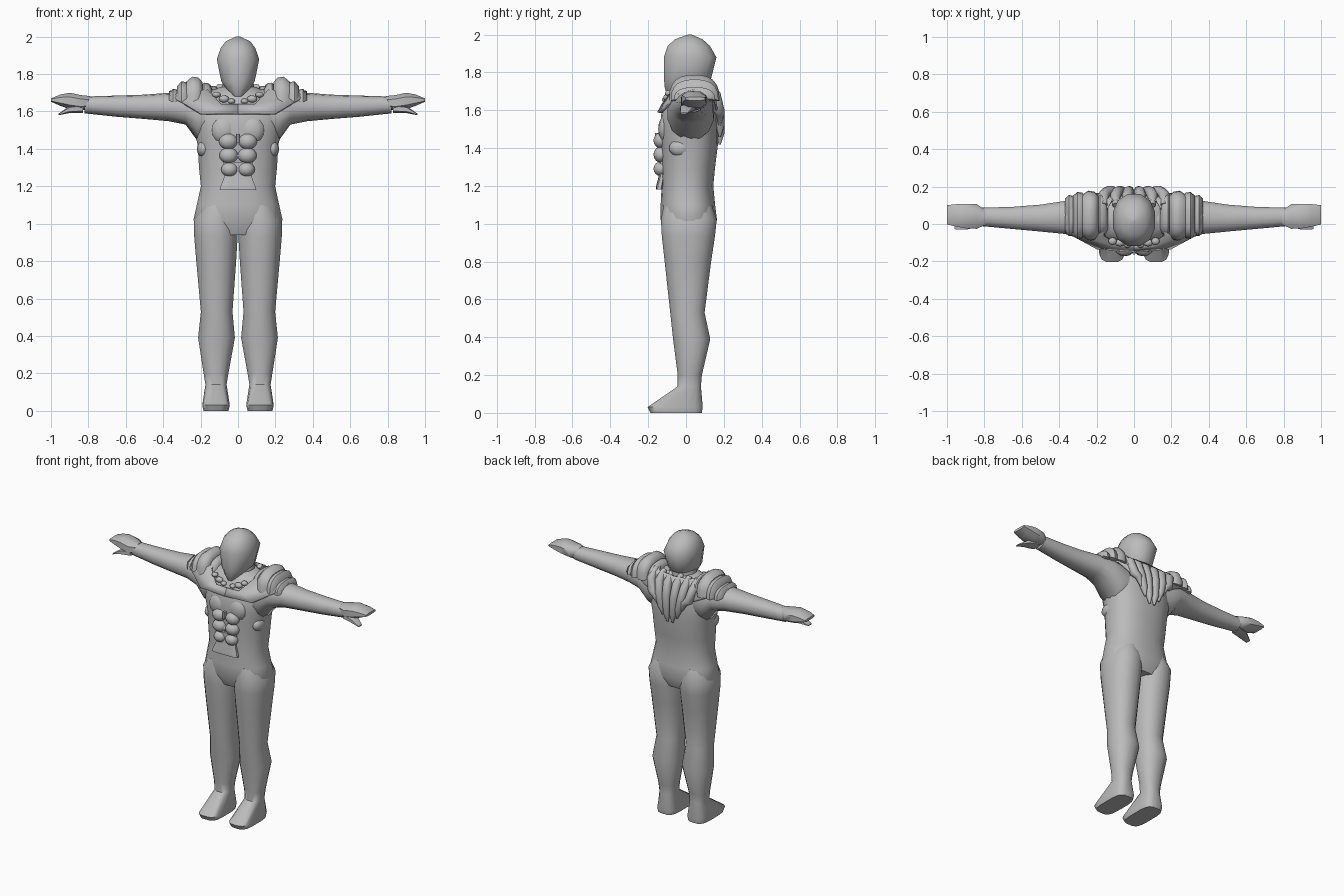
import bpy, bmesh, math
from mathutils import Vector

grey = bpy.data.materials.new("plain grey")
grey.diffuse_color = (0.5, 0.5, 0.5, 1)


def finish(bm, name, mirror=False, angle=50, thick=0):
    bmesh.ops.recalc_face_normals(bm, faces=bm.faces)
    me = bpy.data.meshes.new(name)
    bm.to_mesh(me)
    bm.free()
    me.materials.append(grey)
    ob = bpy.data.objects.new(name, me)
    bpy.context.collection.objects.link(ob)
    bpy.ops.object.select_all(action='DESELECT')
    bpy.context.view_layer.objects.active = ob
    ob.select_set(True)
    bpy.ops.object.shade_smooth_by_angle(angle=math.radians(angle))
    if thick:
        ob.modifiers.new("thickness", 'SOLIDIFY').thickness = thick
    if mirror:
        ob.modifiers.new("mirror", 'MIRROR').use_axis[0] = True
    return ob


def skin(bm, rings):
    """Bridge closed rings of points and cap both ends."""
    vs = [[bm.verts.new(p) for p in r] for r in rings]
    n = len(vs[0])
    for a, b in zip(vs, vs[1:]):
        for i in range(n):
            j = (i + 1) % n
            bm.faces.new((a[i], a[j], b[j], b[i]))
    bm.faces.new(vs[0])
    bm.faces.new(vs[-1])


def loft(name, axis, rows, n=16, mirror=False, half=False, angle=50):
    """Rows: position along axis, low and high of each cross direction, squareness."""
    bm = bmesh.new()
    rings = []
    for t, a0, a1, b0, b1, e in rows:
        ring = []
        for k in range(n):
            th = math.pi * k / (n - 1) if half else 2 * math.pi * (k + 0.5) / n
            c, s = math.cos(th), math.sin(th)
            a = (a0 + a1) / 2 + (a1 - a0) / 2 * math.copysign(abs(c) ** e, c)
            if half:
                b = b0 + (b1 - b0) * abs(s) ** e
            else:
                b = (b0 + b1) / 2 + (b1 - b0) / 2 * math.copysign(abs(s) ** e, s)
            ring.append((a, b, t) if axis == 'z' else (t, a, b))
        rings.append(ring)
    skin(bm, rings)
    return finish(bm, name, mirror, angle)


def tube(name, pts, radii, n=8, mirror=True):
    """Tapered tube through points, flattened against the body."""
    bm = bmesh.new()
    rings = []
    for i, p in enumerate(pts):
        d = Vector(pts[min(i + 1, len(pts) - 1)]) - Vector(pts[max(i - 1, 0)])
        u = d.cross(Vector((0, 1, 0))).normalized()
        w = d.cross(u).normalized()
        rings.append([Vector(p) + radii[i] * (u * math.cos(t) + w * math.sin(t))
                      for t in (2 * math.pi * k / n for k in range(n))])
    skin(bm, rings)
    return finish(bm, name, mirror)


def lump(name, centre, size, mirror=True):
    bm = bmesh.new()
    bmesh.ops.create_uvsphere(bm, u_segments=12, v_segments=8, radius=1)
    bmesh.ops.scale(bm, verts=bm.verts, vec=size)
    bmesh.ops.translate(bm, verts=bm.verts, vec=centre)
    return finish(bm, name, mirror)


# Body, legs with feet, arms
loft("torso", 'z', [
    (0.94, -.20, .20, -.10, .13, .9), (1.02, -.24, .24, -.135, .165, .85),
    (1.10, -.222, .222, -.135, .155, .85), (1.20, -.20, .20, -.13, .145, .85),
    (1.30, -.21, .21, -.13, .155, .85), (1.42, -.217, .217, -.135, .17, .85),
    (1.50, -.235, .235, -.14, .17, .85), (1.60, -.24, .24, -.13, .165, .85),
    (1.68, -.20, .20, -.09, .14, .9), (1.73, -.10, .10, -.05, .12, 1)], n=24)
loft("leg", 'z', [
    (0.0, .05, .185, -.19, .085, .55), (.03, .043, .192, -.205, .09, .55),
    (.14, .06, .175, -.045, .08, .8), (.20, .05, .185, -.045, .085, .9),
    (.39, .015, .215, -.07, .13, .9), (.53, .028, .20, -.085, .10, .9),
    (.80, .008, .225, -.115, .135, .9), (.93, .0, .236, -.13, .155, .9),
    (1.02, .0, .238, -.135, .165, .9), (1.10, .02, .20, -.12, .14, 1)],
    n=16, mirror=True)
loft("arm", 'x', [
    (.12, -.09, .14, 1.43, 1.72, 1), (.215, -.10, .15, 1.44, 1.72, 1),
    (.28, -.085, .145, 1.53, 1.71, .9), (.37, -.055, .125, 1.548, 1.70, .9),
    (.50, -.042, .105, 1.56, 1.69, .9), (.65, -.028, .093, 1.572, 1.685, .9),
    (.82, -.012, .088, 1.59, 1.68, .9)], n=14, mirror=True)

# Pointed mitten with flared cuff and thumb blade
loft("hand", 'x', [
    (.79, -.005, .075, 1.61, 1.685, .9), (.84, -.03, .11, 1.603, 1.69, .8),
    (.90, -.027, .112, 1.61, 1.703, .8), (.95, -.018, .11, 1.628, 1.693, .8),
    (1.0, -.005, .103, 1.652, 1.67, .6)], n=8, mirror=True)
loft("thumb", 'x', [
    (.83, -.02, .07, 1.592, 1.64, .8), (.90, -.035, .045, 1.592, 1.63, .8),
    (.96, -.03, .01, 1.58, 1.588, .8)], n=6, mirror=True)

# Head and neck
loft("head", 'z', [
    (1.68, -.03, .03, -.10, .03, .9), (1.715, -.06, .06, -.115, .09, .9),
    (1.76, -.092, .092, -.12, .135, .9), (1.88, -.117, .117, -.122, .165, .9),
    (1.94, -.095, .095, -.10, .13, .9), (1.975, -.068, .068, -.06, .09, .9),
    (2.0, -.012, .012, .01, .03, 1)], n=12)
loft("neck", 'z', [(1.64, -.11, .11, -.06, .13, 1),
                   (1.78, -.08, .08, -.06, .12, 1)], n=12)

# Collar plate wrapping chest, shoulders and upper back
inner = [(0, -.125, 1.64), (.09, -.12, 1.64), (.16, -.07, 1.715),
         (.17, .04, 1.74), (.12, .13, 1.735), (0, .145, 1.73)]
outer = [(0, -.152, 1.59), (.20, -.135, 1.59), (.365, -.045, 1.69),
         (.37, .04, 1.71), (.26, .16, 1.65), (0, .18, 1.52)]
bm = bmesh.new()
rows = [[bm.verts.new(p) for p in r] for r in (inner, outer)]
for i in range(5):
    bm.faces.new((rows[0][i], rows[0][i + 1], rows[1][i + 1], rows[1][i]))
finish(bm, "collar", mirror=True, angle=30, thick=.012)

# Collar studs
for x, z, s in ((.035, 1.655, .02), (.075, 1.667, .027), (.115, 1.69, .022)):
    lump("collar_stud", (x, -.115 + x * .2, z), (s, .02, s * .7))

# Overlapping shoulder plates, smaller towards the arm
for x0, x1, y0, y1, z in ((.14, .205, -.065, .165, 1.755), (.19, .275, -.09, .178, 1.787),
                          (.26, .325, -.08, .172, 1.762), (.31, .368, -.065, .155, 1.722)):
    w = x1 - x0
    loft("shoulder_plate", 'x', [
        (x0, y0 + .025, y1 - .025, 1.66, z - .03, .75),
        (x0 + .25 * w, y0 + .005, y1 - .005, 1.65, z - .004, .75),
        (x0 + .65 * w, y0, y1, 1.65, z, .75),
        (x1, y0 + .02, y1 - .02, 1.66, z - .025, .75)], n=12, mirror=True, half=True)

# Ribs fanning down the upper back
for x, low in ((.03, 1.42), (.085, 1.46), (.14, 1.52)):
    tube("back_rib", [(x * 1.15, .10, 1.735), (x * 1.15, .155, 1.68), (x, .172, 1.60),
                      (x * .8, .18, low + .06), (x * .65, .178, low)],
         [.018, .03, .031, .024, .006])

# Chest and stomach muscles
lump("chest_muscle", (.075, -.105, 1.50), (.07, .042, .075))
for z, x, s in ((1.44, .052, .05), (1.365, .05, .05), (1.29, .045, .045)):
    lump("stomach_muscle", (x, -.132, z), (s, .04, s * .85))
loft("chest_stud", 'z', [(1.435, -.008, .008, -.165, -.11, .5),
                         (1.48, -.008, .008, -.165, -.11, .5)], n=8)
lump("side_muscle", (.185, -.03, 1.40), (.035, .06, .045))

# Flared apron below the stomach
loft("apron", 'z', [(1.18, -.10, .10, -.158, -.125, .5), (1.20, -.095, .095, -.158, -.12, .5),
                    (1.25, -.075, .075, -.145, -.11, .6), (1.33, -.08, .08, -.145, -.11, .7)],
     n=12)
